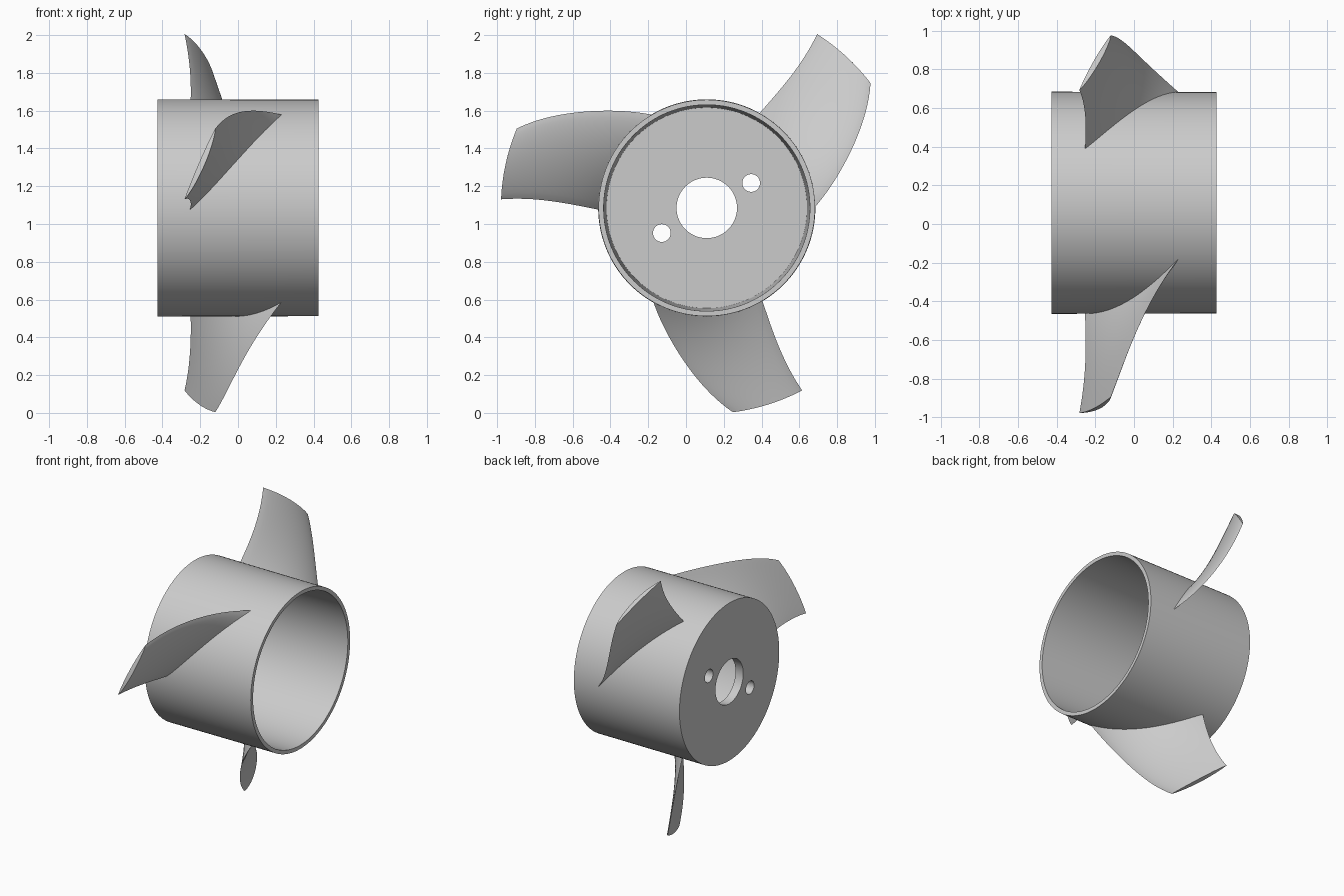
import bpy, bmesh
from math import sin, cos, pi, radians, hypot

if "Cube" in bpy.data.objects:
    bpy.data.objects.remove(bpy.data.objects["Cube"])

CY, CZ = 0.11, 1.085          # hub axis runs along x through this point
SEG = 128


def finish(name, bm, angle=35):
    bmesh.ops.recalc_face_normals(bm, faces=bm.faces)
    me = bpy.data.meshes.new(name)
    bm.to_mesh(me)
    bm.free()
    ob = bpy.data.objects.new(name, me)
    bpy.context.collection.objects.link(ob)
    select(ob)
    bpy.ops.object.shade_smooth_by_angle(angle=radians(angle))
    return ob


def select(ob):
    bpy.ops.object.select_all(action='DESELECT')
    ob.select_set(True)
    bpy.context.view_layer.objects.active = ob


def polar(x, r, a):
    return (x, CY + r * cos(a), CZ + r * sin(a))


def smooth(pts, t):
    """Polynomial through the (radius, value) points."""
    total = 0
    for i, (xi, yi) in enumerate(pts):
        for j, (xj, _) in enumerate(pts):
            if i != j:
                yi *= (t - xj) / (xi - xj)
        total += yi
    return total


# Hub: cup open at +x, closed by a floor at -x, with a bore
profile = [(-0.427, 0.16), (-0.427, 0.575), (0.427, 0.573),
           (0.427, 0.546), (-0.365, 0.531), (-0.365, 0.16)]
bm = bmesh.new()
rings = [[bm.verts.new(polar(x, r, 2 * pi * k / SEG)) for k in range(SEG)]
         for x, r in profile]
for i, a in enumerate(rings):
    b = rings[(i + 1) % len(rings)]
    for k in range(SEG):
        n = (k + 1) % SEG
        bm.faces.new((a[k], a[n], b[n], b[k]))
hub = finish("hub", bm)

# Two bolt holes through the floor
for i, (y, z) in enumerate([(0.345, 1.217), (-0.128, 0.952)]):
    bpy.ops.mesh.primitive_cylinder_add(vertices=32, radius=0.047, depth=0.3,
                                        location=(-0.4, y, z), rotation=(0, pi / 2, 0))
    cutter = bpy.context.object
    cutter.name = "bolt_hole_cutter"
    cutter.hide_render = True
    mod = hub.modifiers.new("bolt_hole", 'BOOLEAN')
    mod.operation = 'DIFFERENCE'
    mod.solver = 'EXACT'
    mod.object = cutter
    select(hub)
    # the cut goes first so the smoothing follows it
    bpy.ops.object.modifier_move_to_index(modifier=mod.name, index=0)
    bpy.ops.object.modifier_apply(modifier=mod.name)
    bpy.data.objects.remove(cutter)

# Blade edges: angle (degrees) and axial position against radius
LEAD_A = [(0.56, 119.0), (0.728, 135), (0.84, 142.8), (1.09, 157.3)]
LEAD_X = [(0.56, 0.245), (0.68, 0.125), (0.81, 0.03), (1.09, -0.12)]
TRAIL_A = [(0.56, 181.2), (0.70, 178.7), (0.84, 177.4), (1.09, 177.6)]
TRAIL_X = [(0.56, -0.255), (0.75, -0.25), (0.90, -0.257), (1.09, -0.283)]
ROWS, COLS = 20, 24


def blade(name, turn):
    bm = bmesh.new()
    loops = []
    for i in range(ROWS + 1):
        r = 0.56 + 0.53 * i / ROWS
        a0, a1 = radians(smooth(LEAD_A, r)), radians(smooth(TRAIL_A, r))
        x0, x1 = smooth(LEAD_X, r), smooth(TRAIL_X, r)
        dx, ds = x1 - x0, r * (a1 - a0)
        length = hypot(dx, ds)
        nx, ns = ds / length, -dx / length      # section normal, towards +x

        def point(t, thick):
            h = thick * (4 * t * (1 - t)) ** 0.8
            return polar(x0 + dx * t + nx * h, r,
                         a0 + (a1 - a0) * t + ns * h / r + turn)

        ts = [k / COLS for k in range(COLS + 1)]
        section = [point(t, 0.026) for t in ts]
        section += [point(t, -0.005) for t in reversed(ts[1:-1])]
        loops.append([bm.verts.new(p) for p in section])
    n = len(loops[0])
    for a, b in zip(loops, loops[1:]):
        for k in range(n):
            m = (k + 1) % n
            bm.faces.new((a[k], a[m], b[m], b[k]))
    # Root and tip caps, bridged across the section
    for loop in (loops[0], loops[-1]):
        for k in range(COLS):
            quad = [loop[k], loop[k + 1], loop[(n - k - 1) % n], loop[(n - k) % n]]
            bm.faces.new(list(dict.fromkeys(quad)))
    return finish(name, bm, 30)


for i in range(3):
    blade(f"blade_{i + 1}", i * 2 * pi / 3)
